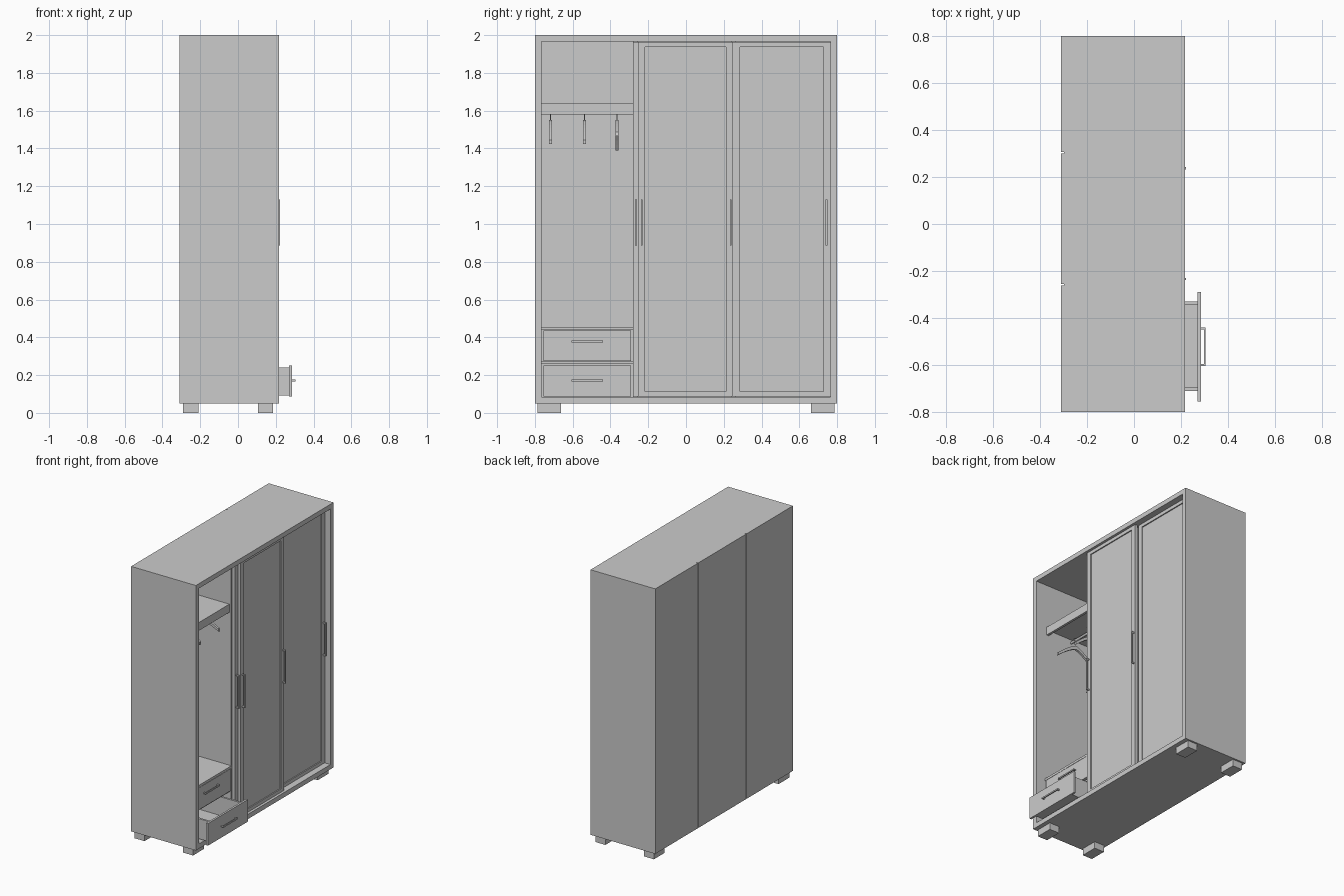
import bpy, bmesh
from math import pi, sin, cos, radians
from mathutils import Matrix, Vector

if "Cube" in bpy.data.objects:
    bpy.data.objects.remove(bpy.data.objects["Cube"])


def finish(name, bm):
    bmesh.ops.recalc_face_normals(bm, faces=bm.faces[:])
    me = bpy.data.meshes.new(name)
    bm.to_mesh(me)
    bm.free()
    ob = bpy.data.objects.new(name, me)
    bpy.context.collection.objects.link(ob)
    return ob


def add_box(bm, x0, x1, y0, y1, z0, z1):
    m = Matrix.Translation(((x0 + x1) / 2, (y0 + y1) / 2, (z0 + z1) / 2))
    m = m @ Matrix.Diagonal((x1 - x0, y1 - y0, z1 - z0, 1))
    bmesh.ops.create_cube(bm, size=1, matrix=m)


def boxes(name, *dims):
    bm = bmesh.new()
    for d in dims:
        add_box(bm, *d)
    return finish(name, bm)


def mitred_frame(name, x0, x1, y0, y1, z0, z1, wy, wz):
    """Rectangular frame in the y-z plane with mitred corners."""
    bm = bmesh.new()
    outer = [(y0, z0), (y1, z0), (y1, z1), (y0, z1)]
    inner = [(y0 + wy, z0 + wz), (y1 - wy, z0 + wz), (y1 - wy, z1 - wz), (y0 + wy, z1 - wz)]
    rings = [[bm.verts.new((x, y, z)) for y, z in r]
             for x, r in ((x0, outer), (x1, outer), (x1, inner), (x0, inner))]
    for a in range(4):
        r, s = rings[a], rings[(a + 1) % 4]
        for i in range(4):
            j = (i + 1) % 4
            bm.faces.new((r[i], r[j], s[j], s[i]))
    return finish(name, bm)


def door(name, x0, x1, y0, y1):
    wy, wz = 0.037, 0.025
    mitred_frame(name + "_frame", x0, x1, y0, y1, 0.087, 1.963, wy, wz)
    boxes(name + "_panel", (x0 + 0.004, x1 - 0.008, y0 + wy, y1 - wy, 0.087 + wz, 1.963 - wz))


def door_handle(name, x, y, z0=0.885, z1=1.13):
    boxes(name, (x + 0.014, x + 0.022, y - 0.005, y + 0.005, z0, z1),
          (x, x + 0.014, y - 0.004, y + 0.004, z0, z0 + 0.01),
          (x, x + 0.014, y - 0.004, y + 0.004, z1 - 0.01, z1))


def drawer(name, front, z0, z1):
    """front = x of the outer face of the drawer front."""
    b = front - 0.015
    back = b - 0.40
    boxes(name + "_front", (b, front, -0.755, -0.29, z0, z1))
    zb, zt = z0 + 0.005, z1 - 0.01
    boxes(name + "_box",
          (back, b, -0.71, -0.695, zb, zt), (back, b, -0.345, -0.33, zb, zt),
          (back, back + 0.015, -0.695, -0.345, zb, zt),
          (back + 0.015, b, -0.695, -0.345, zb, zb + 0.01))
    zc = (z0 + z1) / 2 + 0.003 + (0.02 if z0 > 0.2 else 0)
    boxes(name + "_handle", (front + 0.013, front + 0.02, -0.605, -0.44, zc - 0.005, zc + 0.005),
          (front, front + 0.013, -0.605, -0.595, zc - 0.004, zc + 0.004),
          (front, front + 0.013, -0.45, -0.44, zc - 0.004, zc + 0.004))


# carcass boards
boxes("left_side", (-0.298, 0.2, -0.8, -0.765, 0.05, 2))
boxes("right_side", (-0.298, 0.2, 0.765, 0.8, 0.05, 2))
boxes("top_board", (-0.298, 0.2, -0.765, 0.765, 1.965, 2))
boxes("bottom_board", (-0.298, 0.2, -0.765, 0.765, 0.05, 0.085))
mitred_frame("front_trim", 0.2, 0.217, -0.8, 0.8, 0.05, 2, 0.035, 0.035)

# back: three panels with narrow seams over a thin backing
for i, (a, b) in enumerate(((-0.8, -0.261), (-0.255, 0.3), (0.306, 0.8))):
    boxes(f"back_panel_{i + 1}", (-0.31, -0.298, a, b, 0.05, 2))
boxes("back_lining", (-0.298, -0.292, -0.765, 0.765, 0.085, 1.965))

# inner partitions
boxes("partition_left", (-0.292, 0.14, -0.28, -0.258, 0.085, 1.965))
boxes("partition_right", (-0.292, 0.14, 0.24, 0.262, 0.085, 1.965))

# feet
for i, x in enumerate((-0.29, 0.105)):
    for j, y in enumerate((-0.787, 0.662)):
        boxes(f"foot_{i}{j}", (x, x + 0.08, y, y + 0.125, 0, 0.05))

# sliding doors: the left one is pushed behind the middle one
door("left_door", 0.148, 0.172, -0.28, 0.232)
door("middle_door", 0.177, 0.2, -0.255, 0.25)
door("right_door", 0.148, 0.172, 0.25, 0.765)
door_handle("left_door_handle", 0.172, -0.265)
door_handle("middle_door_handle_a", 0.2, -0.234)
door_handle("middle_door_handle_b", 0.2, 0.237)
door_handle("right_door_handle", 0.172, 0.744)

# drawer unit: top, divider, closed upper drawer, open lower drawer
boxes("drawer_unit_top", (-0.292, 0.142, -0.765, -0.28, 0.438, 0.455))
boxes("drawer_divider", (-0.292, 0.125, -0.765, -0.28, 0.258, 0.271))
drawer("upper_drawer", 0.142, 0.274, 0.436)
drawer("lower_drawer", 0.285, 0.087, 0.25)

# shelf with front lip
boxes("shelf", (-0.292, 0.126, -0.765, -0.28, 1.62, 1.64),
      (0.108, 0.126, -0.765, -0.28, 1.58, 1.62))

# clothes rod under the shelf
RX, RZ = -0.09, 1.597
bm = bmesh.new()
bmesh.ops.create_cone(bm, cap_ends=True, segments=16, radius1=0.009, radius2=0.009, depth=0.485,
                      matrix=Matrix.Translation((RX, -0.5225, RZ)) @ Matrix.Rotation(pi / 2, 4, 'X'))
rod = finish("clothes_rod", bm)


def hanger(name, y, tilt):
    """Arched wooden arms with a wire hook, hung from the rod."""
    place = Matrix.Translation((RX, y, RZ)) @ Matrix.Rotation(tilt, 4, 'Y')
    bm = bmesh.new()
    n = 12
    loops = []
    for i in range(n + 1):
        t = -1 + 2 * i / n
        zt = -0.047 - 0.105 * abs(t) ** 1.3
        h = 0.026 - 0.004 * abs(t)
        loops.append([bm.verts.new((0.158 * t, dy, z)) for dy, z in
                      ((-0.008, zt), (0.008, zt), (0.008, zt - h), (-0.008, zt - h))])
    for p, q in zip(loops, loops[1:]):
        for k in range(4):
            bm.faces.new((p[k], p[(k + 1) % 4], q[(k + 1) % 4], q[k]))
    bm.faces.new(loops[0])
    bm.faces.new(loops[-1][::-1])
    finish(name + "_arms", bm).matrix_world = place
    # wire hook
    cu = bpy.data.curves.new(name + "_hook", 'CURVE')
    cu.dimensions = '3D'
    cu.bevel_depth = 0.003
    cu.bevel_resolution = 1
    pts = [Vector((0, 0, -0.055)), Vector((0, 0, -0.022))]
    pts += [Vector((0.013 * cos(a), 0, 0.013 * sin(a)))
            for a in (radians(-60 + 30 * k) for k in range(9))]
    sp = cu.splines.new('POLY')
    sp.points.add(len(pts) - 1)
    for p, v in zip(sp.points, pts):
        p.co = (*v, 1)
    ob = bpy.data.objects.new(name + "_hook", cu)
    bpy.context.collection.objects.link(ob)
    ob.matrix_world = place


hanger("hanger_1", -0.718, 0)
hanger("hanger_2", -0.537, 0)
hanger("hanger_3", -0.365, radians(-14))

# smooth the round rod
bpy.ops.object.select_all(action='DESELECT')
rod.select_set(True)
bpy.context.view_layer.objects.active = rod
bpy.ops.object.shade_smooth_by_angle()
